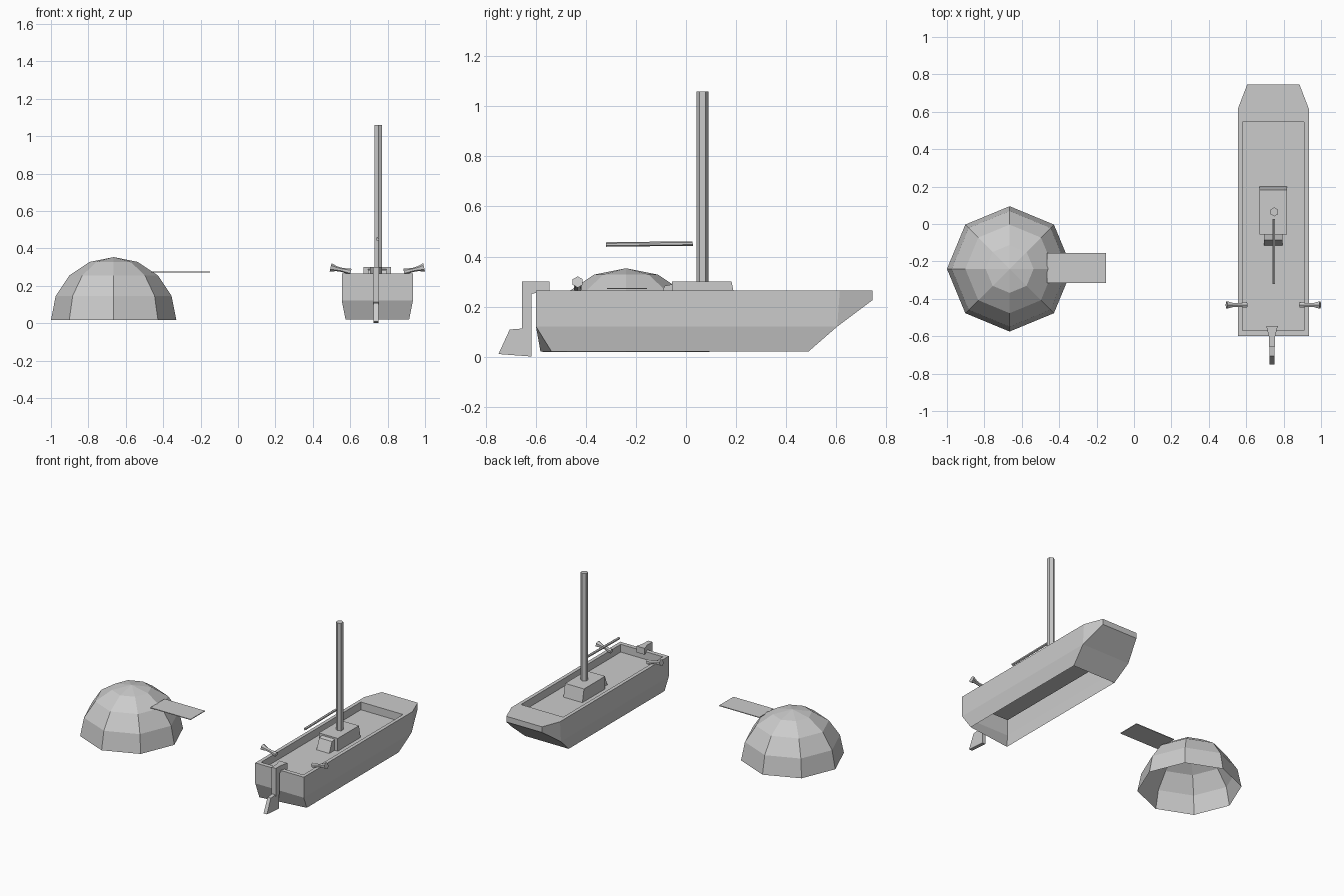
import bpy, bmesh, math
from mathutils import Vector

cube = bpy.data.objects.get("Cube")
if cube:
    bpy.data.objects.remove(cube, do_unlink=True)

grey = bpy.data.materials.new("light grey")
grey.use_nodes = True
COLOR = (0.6, 0.6, 0.6, 1)
grey.diffuse_color = COLOR
grey.node_tree.nodes["Principled BSDF"].inputs["Base Color"].default_value = COLOR

BOAT_X = 0.745   # centre line of the boat
FLOOR = 0.21     # height of the sunken deck


def finish(name, bm):
    bmesh.ops.recalc_face_normals(bm, faces=bm.faces[:])
    mesh = bpy.data.meshes.new(name)
    bm.to_mesh(mesh)
    bm.free()
    mesh.materials.append(grey)
    obj = bpy.data.objects.new(name, mesh)
    bpy.context.collection.objects.link(obj)
    return obj


def rings(name, loops, cap_start=True, cap_end=True):
    """Skin a stack of equal-length point loops."""
    bm = bmesh.new()
    rows = [[bm.verts.new(p) for p in loop] for loop in loops]
    n = len(rows[0])
    for a, b in zip(rows, rows[1:]):
        for i in range(n):
            j = (i + 1) % n
            bm.faces.new((a[i], a[j], b[j], b[i]))
    if cap_start:
        bm.faces.new(rows[0])
    if cap_end:
        bm.faces.new(rows[-1])
    return finish(name, bm)


def side_profile(name, points, x, half):
    """Extrude a (y, z) profile across x."""
    return rings(name, [[(x + s * half, y, z) for y, z in points] for s in (-1, 1)])


def lathe(name, start, end, stations, sides):
    """Rod from start to end; stations are (fraction, radius)."""
    start, end = Vector(start), Vector(end)
    axis = end - start
    turn = axis.to_track_quat('Z', 'Y')
    angles = [math.tau * i / sides for i in range(sides)]
    return rings(name, [[start + axis * t + turn @ Vector((r * math.sin(a), r * math.cos(a), 0))
                         for a in angles] for t, r in stations])


# Dome: open half sphere
bm = bmesh.new()
bmesh.ops.create_uvsphere(bm, u_segments=8, v_segments=8, radius=0.335)
low = [v for v in bm.verts if v.co.z < -0.01]
bmesh.ops.delete(bm, geom=low, context='VERTS')
bmesh.ops.translate(bm, verts=bm.verts[:], vec=(-0.665, -0.24, 0.018))
dome = finish("dome", bm)

# Plank through the dome wall
side_profile("plank", [(-0.315, 0.27), (-0.155, 0.27), (-0.155, 0.275), (-0.315, 0.275)],
             -0.308, 0.157)

# Hull: open underneath, with a rim and a sunken deck
bm = bmesh.new()
points = {
    "top_stern": (0.19, -0.6, 0.265), "top_shoulder": (0.19, 0.615, 0.265),
    "top_bow": (0.14, 0.745, 0.265), "low_bow": (0.14, 0.745, 0.225),
    "chine_stern": (0.19, -0.6, 0.12), "chine_shoulder": (0.19, 0.605, 0.12),
    "base_stern": (0.17, -0.56, 0.02), "base_bow": (0.17, 0.49, 0.02),
    "rim_stern": (0.165, -0.57, 0.265), "rim_bow": (0.165, 0.545, 0.265),
    "deck_stern": (0.165, -0.57, FLOOR), "deck_bow": (0.165, 0.545, FLOOR),
}
verts = {s: {k: bm.verts.new((BOAT_X + s * x, y, z)) for k, (x, y, z) in points.items()}
         for s in (-1, 1)}
# the lower stern corners are slightly skewed
for s in (-1, 1):
    verts[s]["base_stern"].co.y += s * 0.022
side_faces = [
    "top_stern top_shoulder chine_shoulder chine_stern",
    "top_shoulder top_bow low_bow chine_shoulder",
    "chine_stern chine_shoulder base_bow base_stern",
    "top_stern top_shoulder rim_bow rim_stern",
    "rim_stern rim_bow deck_bow deck_stern",
]
cross_faces = [
    "top_stern chine_stern", "chine_stern base_stern", "top_bow low_bow",
    "low_bow chine_shoulder", "chine_shoulder base_bow", "top_stern rim_stern",
    "rim_stern deck_stern", "rim_bow deck_bow", "deck_stern deck_bow",
    "rim_bow top_shoulder top_bow",
]
for names in side_faces:
    for s in (-1, 1):
        bm.faces.new([verts[s][k] for k in names.split()])
for names in cross_faces:
    keys = names.split()
    bm.faces.new([verts[1][k] for k in keys] + [verts[-1][k] for k in reversed(keys)])
finish("hull", bm)

# Cabin and the sloped hatch behind it
side_profile("cabin", [(-0.055, FLOOR), (0.2, FLOOR), (0.182, 0.3), (-0.055, 0.3)],
             BOAT_X, 0.074)
side_profile("hatch", [(-0.05, FLOOR), (-0.05, 0.29), (-0.085, 0.283), (-0.115, FLOOR)],
             BOAT_X, 0.05)

# Mast and boom
lathe("mast", (0.75, 0.065, 0.29), (0.75, 0.065, 1.06), [(0, 0.024), (1, 0.024)], 6)
lathe("boom", (0.747, -0.32, 0.448), (0.747, 0.027, 0.452), [(0, 0.009), (1, 0.009)], 6)

# Flared horns on both rails
for side, name in ((-1, "right_horn"), (1, "left_horn")):
    lathe(name, (BOAT_X + side * 0.142, -0.433, 0.274), (BOAT_X + side * 0.25, -0.433, 0.298),
          [(0, 0.017), (0.2, 0.014), (0.45, 0.011), (0.7, 0.013), (1, 0.023)], 6)

# Rudder: hook over the stern, post and blade
side_profile("rudder_post", [(-0.655, 0.3), (-0.6, 0.3), (-0.6, 0.255), (-0.617, 0.25),
                             (-0.617, 0.1), (-0.655, 0.1)], 0.738, 0.017)
side_profile("rudder_blade", [(-0.617, 0.115), (-0.705, 0.108), (-0.75, 0.01), (-0.617, 0.0)],
             0.738, 0.013)
rings("tiller", [[(0.738 + sx * half, y, z) for sx, z in
                  ((-1, 0.255), (1, 0.255), (1, 0.3), (-1, 0.3))]
                 for y, half in ((-0.6, 0.017), (-0.545, 0.031))])
